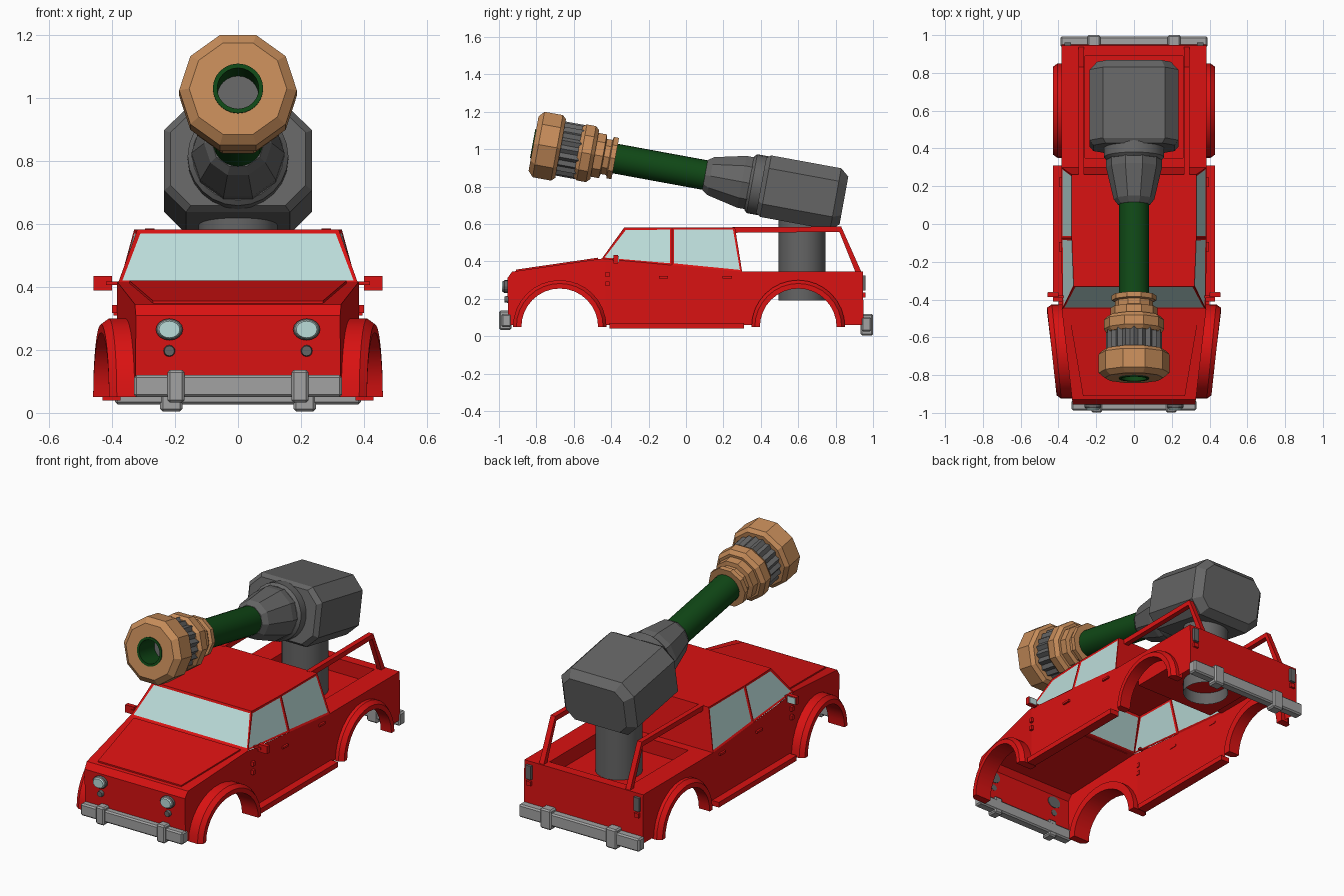
import bpy, bmesh, math
from mathutils import Matrix, Vector

if "Cube" in bpy.data.objects:
    bpy.data.objects.remove(bpy.data.objects["Cube"])


def material(name, rgb):
    m = bpy.data.materials.new(name)
    m.diffuse_color = (*rgb, 1)
    m.use_nodes = True
    m.node_tree.nodes["Principled BSDF"].inputs["Base Color"].default_value = m.diffuse_color
    return m


RED = material("red paint", (0.70, 0.006, 0.006))
GLASS = material("pale glass", (0.50, 0.72, 0.70))
STEEL = material("light grey metal", (0.36, 0.36, 0.36))
DARK = material("dark grey metal", (0.13, 0.13, 0.13))
GREEN = material("dark green", (0.005, 0.065, 0.008))
TAN = material("tan", (0.56, 0.26, 0.10))


def finish(name, bm, mats, smooth=False, matrix=None):
    bmesh.ops.recalc_face_normals(bm, faces=bm.faces)
    if matrix:
        bm.transform(matrix)
    me = bpy.data.meshes.new(name)
    bm.to_mesh(me)
    bm.free()
    for m in mats:
        me.materials.append(m)
    ob = bpy.data.objects.new(name, me)
    bpy.context.collection.objects.link(ob)
    if smooth:
        bpy.context.view_layer.objects.active = ob
        ob.select_set(True)
        bpy.ops.object.shade_smooth_by_angle(angle=math.radians(35))
        ob.select_set(False)
    return ob


def loft(name, rings, mat, caps=(True, True), smooth=False, matrix=None):
    """Join closed rings of points with quads."""
    bm = bmesh.new()
    rows = [[bm.verts.new(p) for p in r] for r in rings]
    n = len(rows[0])
    for a, b in zip(rows, rows[1:]):
        for i in range(n):
            bm.faces.new((a[i], a[(i + 1) % n], b[(i + 1) % n], b[i]))
    if caps[0]:
        bm.faces.new(rows[0])
    if caps[1]:
        bm.faces.new(rows[-1])
    return finish(name, bm, [mat], smooth, matrix)


def lathe(name, profile, sides, mat, caps=(True, True), smooth=False, matrix=None, rib=0):
    rings = [[((r - rib * (i % 2)) * math.cos(math.tau * i / sides),
               (r - rib * (i % 2)) * math.sin(math.tau * i / sides), t)
              for i in range(sides)] for t, r in profile]
    return loft(name, rings, mat, caps, smooth, matrix)


def rect(x0, x1, y0, y1, z):
    return [(x0, y0, z), (x1, y0, z), (x1, y1, z), (x0, y1, z)]


def box(name, c, s, mat, bevel=0.0):
    x, y, z = c
    a, b, h = (v / 2 for v in s)
    rings = [rect(x - a, x + a, y - b, y + b, z + k) for k in (-h, h)]
    ob = loft(name, rings, mat)
    if bevel:
        m = ob.modifiers.new("bevel", "BEVEL")
        m.width, m.segments = bevel, 1
    return ob


def half_width(y):
    return 0.385 if y > -0.43 else 0.385 + (y + 0.43) * 0.115


# Lower body: side outline with wheel arches, hollow and open underneath
def arch(cy, r=0.22, n=14):
    return [(cy + r * math.cos(math.pi * i / n), 0.06 + r * math.sin(math.pi * i / n)) for i in range(n + 1)]


top = [(-0.95, 0.06), (-0.955, 0.31), (-0.93, 0.345), (-0.45, 0.415), (0.30, 0.345), (0.945, 0.345), (0.95, 0.06)]
outline = top + arch(0.60) + [(0.30, 0.06), (-0.42, 0.06)] + arch(-0.675)
bm = bmesh.new()
sides = [[bm.verts.new((s, y, z)) for y, z in outline] for s in (-1, 1)]
for side in sides:
    bm.faces.new(side)
for i in (0, 1, 2, 5):          # nose, nose edge, bonnet, tailgate
    bm.faces.new((sides[0][i], sides[0][i + 1], sides[1][i + 1], sides[1][i]))
bmesh.ops.bisect_plane(bm, geom=bm.verts[:] + bm.edges[:] + bm.faces[:],
                       plane_co=(0, -0.43, 0), plane_no=(0, 1, 0))
for v in bm.verts:
    v.co.x *= half_width(v.co.y)
finish("lower_body", bm, [RED])

# Load bed: rail, inner walls and floor
loft("load_bed", [rect(-0.385, 0.385, 0.30, 0.945, 0.345), rect(-0.26, 0.26, 0.35, 0.89, 0.345),
                  rect(-0.26, 0.26, 0.35, 0.89, 0.262)], RED, (False, True))

# Raised bonnet panel
loft("bonnet_panel", [[(-0.27, -0.91, 0.345 + h), (0.27, -0.91, 0.345 + h),
                       (0.345, -0.47, 0.409 + h), (-0.345, -0.47, 0.409 + h)] for h in (0, 0.011)], RED)

# Cab with inset windows
bm = bmesh.new()
low = [(0.38, -0.45, 0.415), (0.385, -0.075, 0.380), (0.385, 0.30, 0.345)]
high = [(0.32, -0.33, 0.582), (0.33, -0.075, 0.582), (0.33, 0.262, 0.582)]
V = {(s, k, i): bm.verts.new((s * p[0], p[1], p[2]))
     for s in (-1, 1) for k, row in enumerate((low, high)) for i, p in enumerate(row)}
panes = [bm.faces.new((V[-1, 0, 0], V[1, 0, 0], V[1, 1, 0], V[-1, 1, 0]))]
for s in (-1, 1):
    for i in (0, 1):
        panes.append(bm.faces.new((V[s, 0, i], V[s, 0, i + 1], V[s, 1, i + 1], V[s, 1, i])))
for i in (0, 1):
    bm.faces.new((V[-1, 1, i], V[1, 1, i], V[1, 1, i + 1], V[-1, 1, i + 1]))
bm.faces.new((V[-1, 0, 2], V[1, 0, 2], V[1, 1, 2], V[-1, 1, 2]))
bmesh.ops.recalc_face_normals(bm, faces=bm.faces)
bmesh.ops.inset_individual(bm, faces=panes, thickness=0.016, depth=-0.004)
for f in panes:
    f.material_index = 1
finish("cab", bm, [RED, GLASS])


# Wheel arch flares
def flare(name, s, cy, x_mid, slope, depth):
    rings = []
    for i in range(17):
        a = math.pi * i / 16
        c, h = math.cos(a), math.sin(a)
        xo = x_mid + slope * 0.25 * c
        sec = [(xo - depth, 0.205), (xo, 0.205), (xo, 0.232), (xo - 0.025, 0.25), (xo - depth, 0.25)]
        rings.append([(s * x, cy + r * c, 0.05 + r * h) for x, r in sec])
    loft(name, rings, RED, smooth=True)


def bar(name, path, w, mat):
    """Square bar along a path in a plane of constant x."""
    rings = []
    for i, p in enumerate(path):
        d = (Vector(path[min(i + 1, len(path) - 1)]) - Vector(path[max(i - 1, 0)])).normalized()
        n = Vector((0, -d.z, d.y)) * w / 2
        e = Vector((w / 2, 0, 0))
        p = Vector(p)
        rings.append([p - e - n, p + e - n, p + e + n, p - e + n])
    loft(name, rings, mat)


FRONT = Matrix.Rotation(math.radians(90), 4, 'X')
for s, tag in ((-1, "left"), (1, "right")):
    flare("front_flare_" + tag, s, -0.675, 0.435, 0.1, 0.105)
    flare("rear_flare_" + tag, s, 0.60, 0.43, 0.0, 0.07)
    box("sill_" + tag, (s * 0.402, -0.05, 0.055), (0.056, 0.72, 0.03), RED)
    bar("roll_bar_" + tag, [(s * 0.28, 0.25, 0.568), (s * 0.28, 0.825, 0.572), (s * 0.28, 0.925, 0.335)], 0.03, RED)
    # Mirrors, door handles and hinges
    box("mirror_" + tag, (s * 0.43, -0.375, 0.412), (0.058, 0.025, 0.045), RED)
    box("mirror_glass_" + tag, (s * 0.43, -0.361, 0.412), (0.048, 0.004, 0.036), GLASS)
    box("mirror_arm_" + tag, (s * 0.39, -0.385, 0.412), (0.06, 0.015, 0.012), RED)
    for y in (-0.12, 0.22):
        box("door_handle_" + tag, (s * 0.389, y, 0.315), (0.014, 0.05, 0.012), RED)
    for z in (0.28, 0.33):
        box("door_hinge_" + tag, (s * 0.39, -0.42, z), (0.02, 0.02, 0.025), RED)
    # Lamps
    at = Matrix.Translation((s * 0.218, -0.95, 0.265))
    lathe("headlamp_rim_" + tag, [(0, 0.043), (0.02, 0.043), (0.028, 0.036)], 16, DARK,
          matrix=at @ FRONT @ Matrix.Diagonal((1, 0.8, 1, 1)))
    lathe("headlamp_lens_" + tag, [(0.026, 0.037), (0.034, 0.033)], 16, GLASS,
          matrix=at @ FRONT @ Matrix.Diagonal((1, 0.8, 1, 1)))
    lathe("indicator_" + tag, [(0, 0.019), (0.02, 0.016)], 12, DARK,
          matrix=Matrix.Translation((s * 0.218, -0.95, 0.197)) @ FRONT)
    box("tail_lamp_" + tag, (s * 0.35, 0.952, 0.285), (0.035, 0.018, 0.08), DARK)
    box("tail_reflector_" + tag, (s * 0.35, 0.952, 0.22), (0.03, 0.016, 0.025), RED)
    # Bumper uprights
    box("front_bumper_upright_" + tag, (s * 0.197, -0.966, 0.085), (0.055, 0.065, 0.104), STEEL, 0.008)
    box("rear_bumper_upright_" + tag, (s * 0.212, 0.967, 0.062), (0.07, 0.066, 0.116), STEEL, 0.008)
box("front_bumper", (0, -0.96, 0.085), (0.66, 0.055, 0.07), STEEL, 0.008)
box("rear_bumper", (0, 0.965, 0.064), (0.78, 0.055, 0.075), STEEL, 0.008)

# Turret post through the bed floor
lathe("turret_post", [(0.19, 0.125), (0.66, 0.125)], 24, DARK, (False, False), True,
      Matrix.Translation((0, 0.62, 0)))

# Everything on the gun shares one tilted axis, local z toward the muzzle
AXIS = Matrix.Translation((0, -0.39, 0.952)) @ Matrix.Rotation(math.radians(79.6), 4, 'X')


def octagon(hx, hy, c, z):
    q = [(hx, hy - c), (hx - c, hy)]
    q += [(-x, y) for x, y in reversed(q)]
    q += [(-x, -y) for x, y in q]
    return [(x, y, z) for x, y in q]


loft("turret_housing", [octagon(0.195, 0.13, 0.05, -1.255), octagon(0.235, 0.167, 0.07, -1.21),
                        octagon(0.235, 0.167, 0.07, -0.83), octagon(0.215, 0.15, 0.065, -0.805)],
     DARK, matrix=AXIS)
lathe("turret_ring", [(-0.82, 0.16), (-0.755, 0.16), (-0.74, 0.145)], 24, DARK, smooth=True, matrix=AXIS)
lathe("barrel_collar", [(-0.75, 0.148), (-0.70, 0.148), (-0.53, 0.108), (-0.50, 0.085)], 10, DARK, matrix=AXIS)

# Hollow barrel
lathe("barrel", [(-0.55, 0.08), (0.437, 0.08), (0.437, 0.066), (0.20, 0.066)], 24, GREEN,
      smooth=True, matrix=AXIS)

# Muzzle brake: stepped ten-sided rings around a ribbed band
lathe("muzzle_flange", [(-0.012, 0.08), (-0.012, 0.118), (0.015, 0.118), (0.02, 0.10), (0.05, 0.10),
                        (0.055, 0.125), (0.11, 0.125)], 10, TAN, (False, True), matrix=AXIS)
lathe("muzzle_middle_ring", [(0.10, 0.14), (0.12, 0.16), (0.17, 0.16), (0.19, 0.145)], 10, TAN, matrix=AXIS)
lathe("muzzle_ribbed_band", [(0.18, 0.147), (0.295, 0.147)], 40, DARK, matrix=AXIS, rib=0.014)
lathe("muzzle_head", [(0.285, 0.08), (0.285, 0.168), (0.305, 0.187), (0.405, 0.187), (0.432, 0.155),
                      (0.432, 0.079)], 10, TAN, (False, False), matrix=AXIS)
